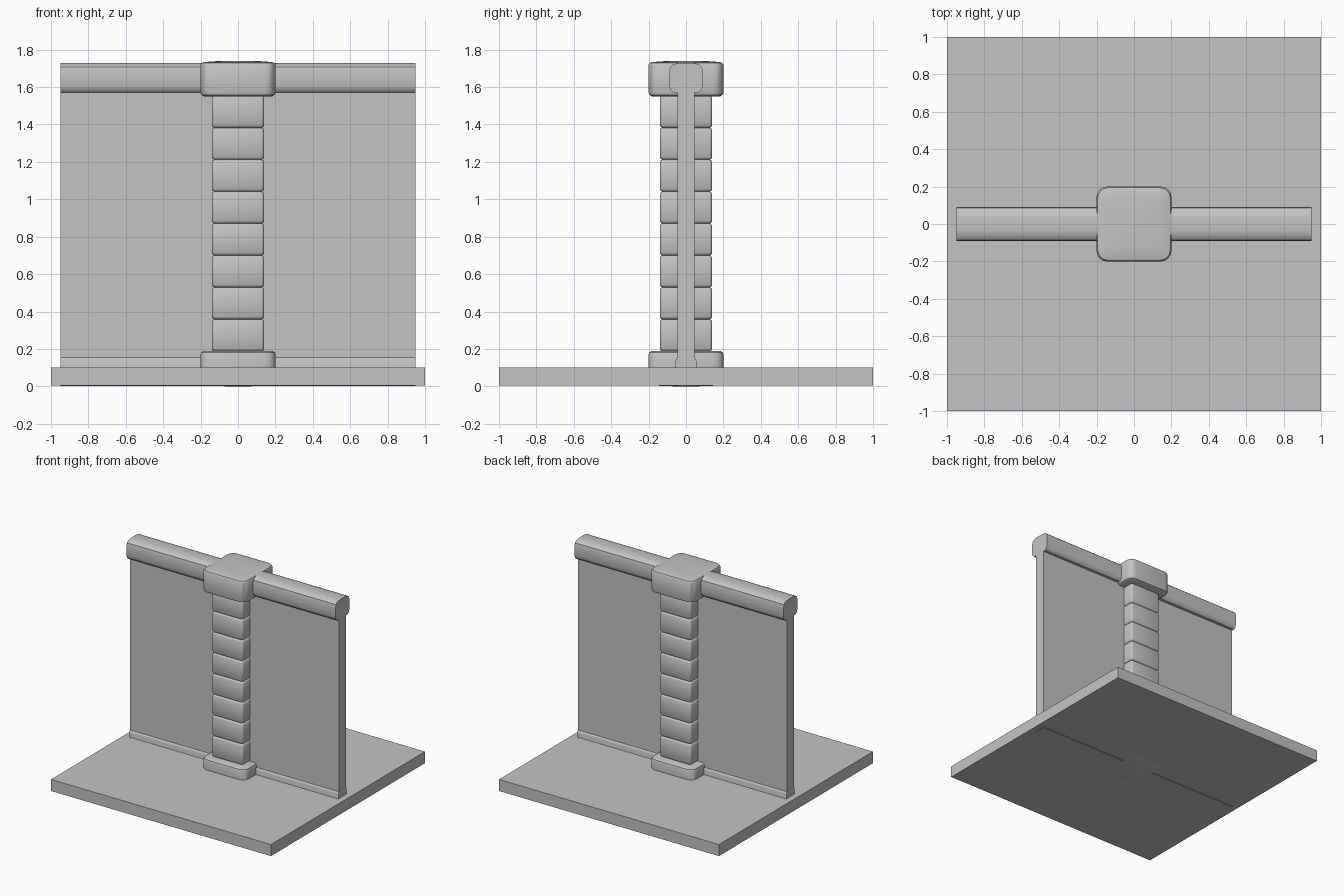
import bpy, bmesh, math

if "Cube" in bpy.data.objects:
    bpy.data.objects.remove(bpy.data.objects["Cube"])

stone = bpy.data.materials.new("plain grey")
stone.diffuse_color = (0.55, 0.55, 0.55, 1)
stone.use_nodes = True
stone.node_tree.nodes["Principled BSDF"].inputs["Base Color"].default_value = stone.diffuse_color


def finish(name, bm, angle=35):
    bmesh.ops.recalc_face_normals(bm, faces=bm.faces)
    me = bpy.data.meshes.new(name)
    bm.to_mesh(me)
    bm.free()
    me.materials.append(stone)
    ob = bpy.data.objects.new(name, me)
    bpy.context.collection.objects.link(ob)
    bpy.ops.object.select_all(action='DESELECT')
    ob.select_set(True)
    bpy.context.view_layer.objects.active = ob
    bpy.ops.object.shade_smooth_by_angle(angle=math.radians(angle))
    return ob


def rounded_block(name, rings, radius, steps=4):
    """Loft rounded squares, each ring given as (half width, z)."""
    bm = bmesh.new()
    loops = []
    for half, z in rings:
        r = min(radius, half * 0.6)
        loop = []
        for q, (sx, sy) in enumerate(((1, 1), (-1, 1), (-1, -1), (1, -1))):
            for i in range(steps + 1):
                a = math.pi / 2 * (q + i / steps)
                loop.append(bm.verts.new((sx * (half - r) + r * math.cos(a),
                                          sy * (half - r) + r * math.sin(a), z)))
        loops.append(loop)
    n = len(loops[0])
    for a, b in zip(loops, loops[1:]):
        for i in range(n):
            bm.faces.new((a[i], a[(i + 1) % n], b[(i + 1) % n], b[i]))
    bm.faces.new(loops[0][::-1])
    bm.faces.new(loops[-1])
    return finish(name, bm)


# Square floor slab
bm = bmesh.new()
bmesh.ops.create_cube(bm, size=1)
for v in bm.verts:
    v.co = (v.co.x * 2, v.co.y * 2, 0.0525 + v.co.z * 0.095)
finish("floor_slab", bm)

# Wall panel with skirting and rounded coping, extruded along x
half = [(0.045, 0.002), (0.055, 0.01), (0.055, 0.138), (0.052, 0.147),
        (0.045, 0.155), (0.045, 1.57), (0.066, 1.57), (0.082, 1.582),
        (0.09, 1.605), (0.09, 1.685), (0.085, 1.708), (0.068, 1.722),
        (0.035, 1.729)]
profile = half + [(-y, z) for y, z in reversed(half)]
bm = bmesh.new()
left, right = ([bm.verts.new((x, y, z)) for y, z in profile] for x in (-0.95, 0.95))
for i in range(len(profile)):
    j = (i + 1) % len(profile)
    bm.faces.new((left[i], left[j], right[j], right[i]))
bm.faces.new(left)
bm.faces.new(right)
finish("wall_panel", bm)

# Pillar foot and capital, gently domed on their outer faces
foot = [(0.05, 0.0), (0.13, 0.002), (0.18, 0.006), (0.194, 0.011), (0.2, 0.022),
        (0.2, 0.17), (0.196, 0.182), (0.182, 0.19)]
rounded_block("pillar_foot", foot, 0.055)
rounded_block("pillar_capital", [(h, 1.74 - z) for h, z in reversed(foot)], 0.055)

# Eight stacked pillar blocks with bevelled joints
pitch = (1.553 - 0.188) / 8
for k in range(8):
    z0 = 0.188 + k * pitch
    z1 = z0 + pitch
    rounded_block(f"pillar_block_{k + 1}",
                  [(0.128, z0), (0.136, z0 + 0.005), (0.14, z0 + 0.014),
                   (0.14, z1 - 0.014), (0.136, z1 - 0.005), (0.128, z1)], 0.016, 3)
